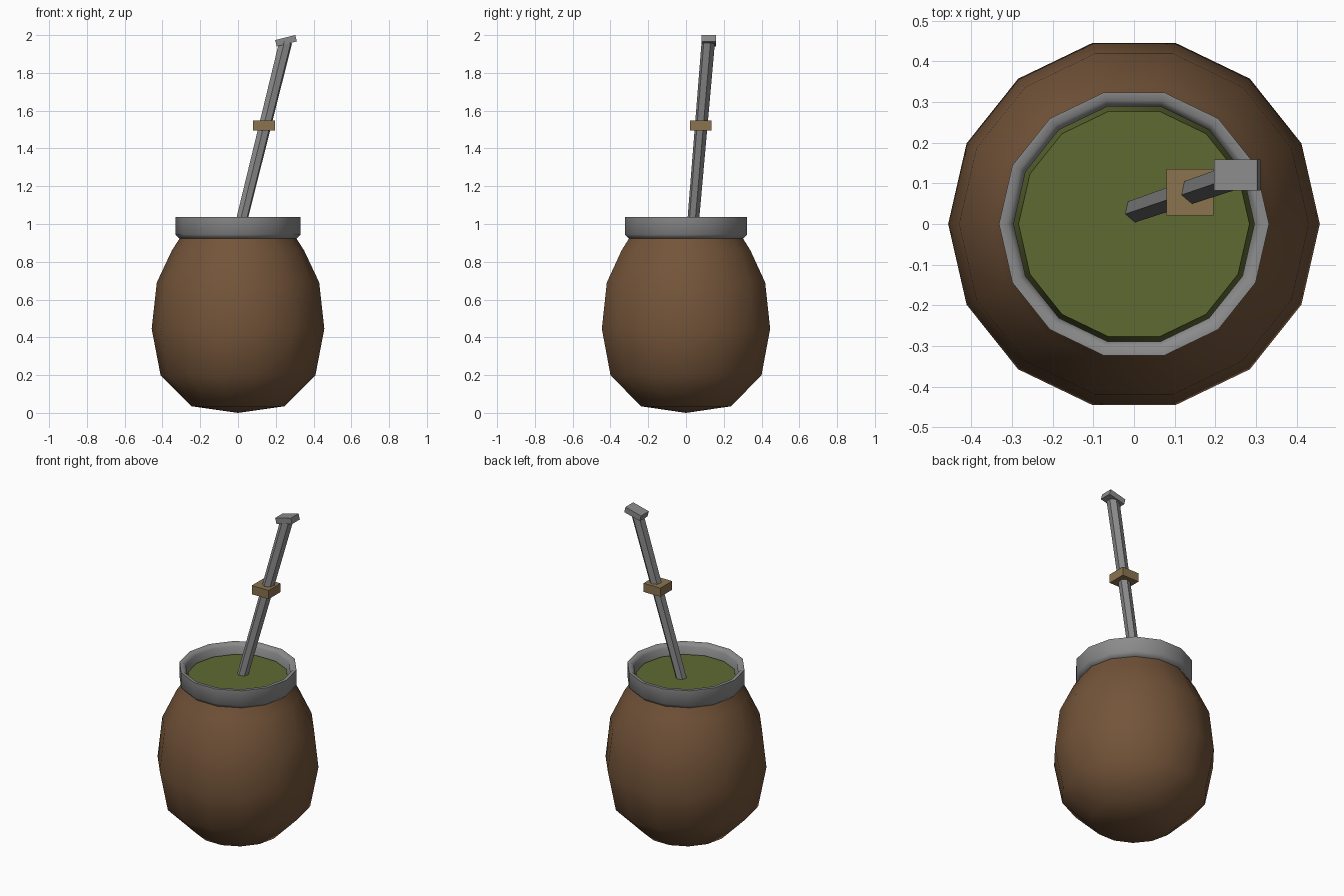
import bpy, bmesh, math
from mathutils import Vector, Matrix

if "Cube" in bpy.data.objects:
    bpy.data.objects.remove(bpy.data.objects["Cube"])

SIDES = 14


def material(name, rgb):
    m = bpy.data.materials.new(name)
    m.diffuse_color = (*[(c / 255) ** 2.2 for c in rgb], 1)
    m.use_nodes = True
    m.node_tree.nodes["Principled BSDF"].inputs["Base Color"].default_value = m.diffuse_color
    return m


brown = material("gourd brown", (115, 85, 60))
steel = material("steel grey", (138, 138, 138))
green = material("tea green", (95, 105, 54))
brass = material("dull brass", (138, 115, 80))


def finish(bm, name, mat, smooth=None):
    bmesh.ops.recalc_face_normals(bm, faces=bm.faces)
    me = bpy.data.meshes.new(name)
    bm.to_mesh(me)
    bm.free()
    ob = bpy.data.objects.new(name, me)
    bpy.context.collection.objects.link(ob)
    me.materials.append(mat)
    if smooth:
        bpy.ops.object.select_all(action='DESELECT')
        ob.select_set(True)
        bpy.context.view_layer.objects.active = ob
        bpy.ops.object.shade_smooth_by_angle(angle=math.radians(smooth))
    return ob


def lathe(name, profile, mat, smooth, closed=False):
    """Revolve (radius, z) points; radius 0 makes a pole."""
    bm = bmesh.new()
    rings = []
    for r, z in profile:
        if r == 0:
            rings.append([bm.verts.new((0, 0, z))] * SIDES)
        else:
            rings.append([bm.verts.new((r * math.cos(math.tau * i / SIDES),
                                        r * math.sin(math.tau * i / SIDES), z))
                          for i in range(SIDES)])
    pairs = list(zip(rings, rings[1:]))
    if closed:
        pairs.append((rings[-1], rings[0]))
    for a, b in pairs:
        for i in range(SIDES):
            j = (i + 1) % SIDES
            bm.faces.new(list(dict.fromkeys((a[i], a[j], b[j], b[i]))))
    return finish(bm, name, mat, smooth)


def box(name, centre, size, mat, tilt=0):
    bm = bmesh.new()
    bmesh.ops.create_cube(bm, size=1, matrix=Matrix.Translation(centre)
                          @ Matrix.Rotation(tilt, 4, 'Y')
                          @ Matrix.Diagonal((*size, 1)))
    return finish(bm, name, mat)


# Gourd cup
lathe("gourd_body", [(0, 0.0), (0.245, 0.035), (0.41, 0.2), (0.457, 0.445),
                     (0.43, 0.69), (0.35, 0.86), (0.305, 0.93), (0.298, 0.95)],
      brown, 80)

# Metal rim with softened lower edge
lathe("rim", [(0.31, 0.922), (0.332, 0.945), (0.332, 1.038), (0.312, 1.038),
              (0.296, 1.02), (0.296, 0.922)], steel, 50, closed=True)

# Tea filling, slightly tapered at the edge
lathe("tea", [(0, 0.9), (0.296, 0.9), (0.284, 0.978), (0, 0.978)], green, 30)

# Leaning six-sided straw
start, end = Vector((-0.005, 0.03, 0.92)), Vector((0.253, 0.118, 1.965))
axis = end - start
bm = bmesh.new()
bmesh.ops.create_cone(bm, cap_ends=True, segments=6, radius1=0.031, radius2=0.036,
                      depth=axis.length,
                      matrix=Matrix.Translation((start + end) / 2)
                      @ axis.to_track_quat('Z', 'Y').to_matrix().to_4x4())
finish(bm, "straw", steel)

# Collar and tilted mouthpiece
box("straw_collar", (0.138, 0.078, 1.522), (0.115, 0.115, 0.054), brass)
box("mouthpiece", (0.254, 0.121, 1.97), (0.11, 0.076, 0.035), steel, -math.radians(14))
